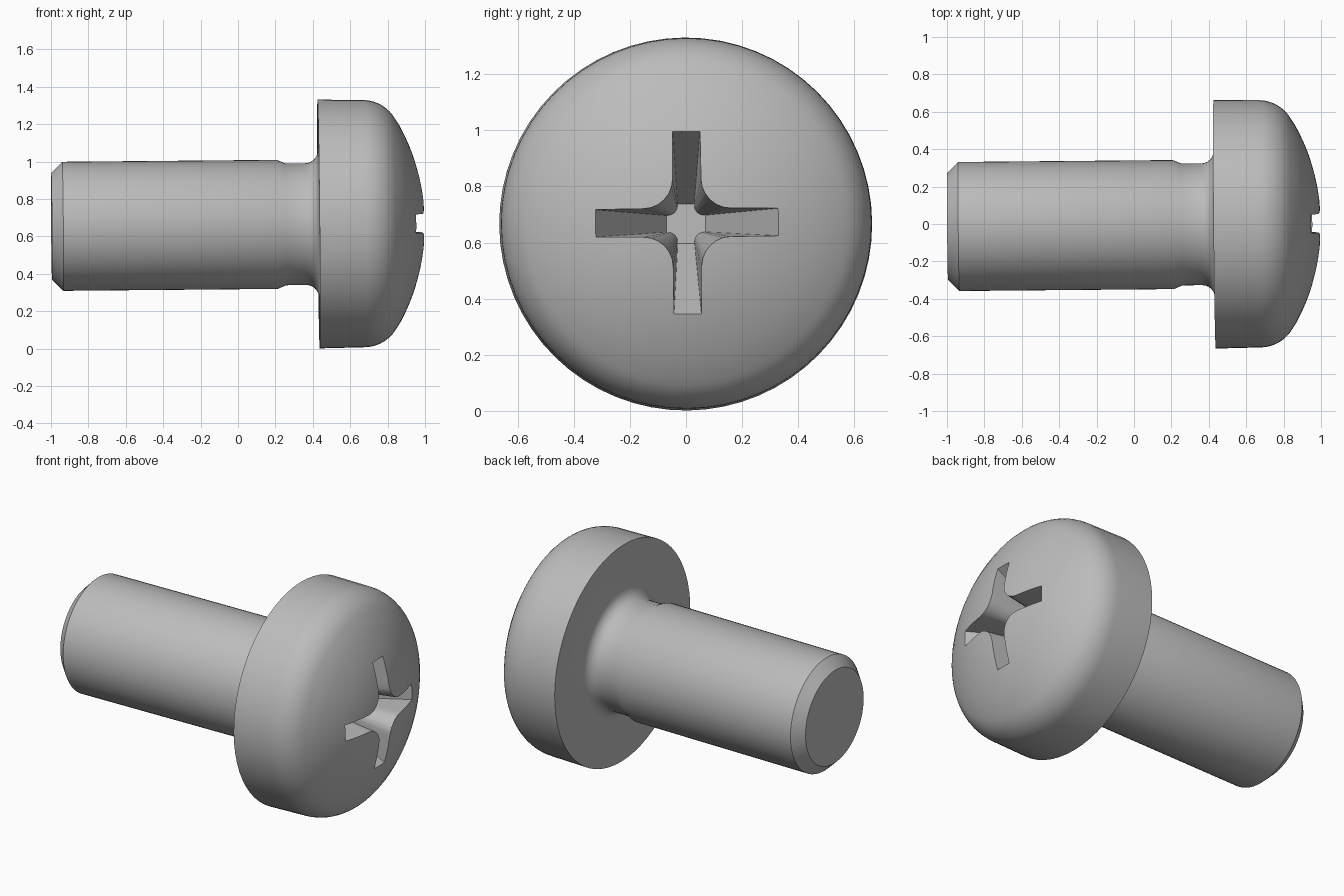
import bpy, bmesh, math
from mathutils import Matrix, Vector

if "Cube" in bpy.data.objects:
    bpy.data.objects.remove(bpy.data.objects["Cube"])

SEGMENTS = 64

steel = bpy.data.materials.new("grey_steel")
steel.diffuse_color = (0.5, 0.5, 0.5, 1)
steel.use_nodes = True
steel.node_tree.nodes["Principled BSDF"].inputs["Base Color"].default_value = steel.diffuse_color

# Slight tilt of the whole screw about a point inside the head
PIVOT = Vector((0.55, 0, 0))
TILT = (Matrix.Translation((0.55, 0, 0.667))
        @ Matrix.Rotation(0.009, 4, 'Z') @ Matrix.Rotation(-0.009, 4, 'Y')
        @ Matrix.Rotation(0.008, 4, 'X') @ Matrix.Translation(-PIVOT))


def arc(cx, cr, radius, a0, a1, n):
    """Points (x, r) on an arc, angles in degrees from the +x axis."""
    return [(cx + radius * math.cos(math.radians(a0 + (a1 - a0) * i / n)),
             cr + radius * math.sin(math.radians(a0 + (a1 - a0) * i / n)))
            for i in range(n + 1)]


def loft(name, rings, cap_start=True, cap_end=True):
    """Join equal rings of points with quads and cap the ends."""
    bm = bmesh.new()
    vs = [[bm.verts.new(p) for p in ring] for ring in rings]
    n = len(vs[0])
    for a, b in zip(vs, vs[1:]):
        for i in range(n):
            j = (i + 1) % n
            bm.faces.new((a[i], a[j], b[j], b[i]))
    if cap_start:
        bm.faces.new(vs[0])
    if cap_end:
        bm.faces.new(vs[-1])
    bmesh.ops.recalc_face_normals(bm, faces=bm.faces)
    mesh = bpy.data.meshes.new(name)
    bm.to_mesh(mesh)
    bm.free()
    mesh.materials.append(steel)
    obj = bpy.data.objects.new(name, mesh)
    bpy.context.collection.objects.link(obj)
    return obj


# Screw profile: chamfered tip, shank, neck, under-head fillet, head, dome
profile = [(-0.997, 0.285), (-0.937, 0.345), (0.21, 0.345), (0.255, 0.326)]
profile += arc(0.36, 0.395, 0.07, -90, 0, 6)
profile += [(0.431, 0.665)]
profile += arc(0.67, 0.461, 0.2, 88.5, 31, 10)
dome_radius = 1.1
profile += arc(-0.1, 0, dome_radius, 28.5, 1.5, 9)

rings = [[(x, r * math.cos(2 * math.pi * k / SEGMENTS),
           r * math.sin(2 * math.pi * k / SEGMENTS)) for k in range(SEGMENTS)]
         for x, r in profile]
screw = loft("pan_head_screw", rings)


# Cross recess: a filleted plus shape that tapers towards its floor
def cross_section(x, length, width, fillet, n=6):
    quarter = [(length, -width), (length, width)]
    c = width + fillet
    quarter += [(c + fillet * math.cos(a), c + fillet * math.sin(a))
                for a in (math.radians(270 - 90 * i / n) for i in range(n + 1))]
    ring = []
    for k in range(4):
        co, si = math.cos(k * math.pi / 2), math.sin(k * math.pi / 2)
        ring += [(x, u * co - v * si, u * si + v * co) for u, v in quarter]
    return ring


FLOOR, RIM, ABOVE = 0.55, 0.95, 1.05
t = (ABOVE - FLOOR) / (RIM - FLOOR)
lerp = lambda a, b: a + (b - a) * t
cutter = loft("recess_cutter", [
    cross_section(FLOOR, 0.07, 0.03, 0.035),
    cross_section(ABOVE, lerp(0.07, 0.326), lerp(0.03, 0.049), lerp(0.035, 0.098))])

mod = screw.modifiers.new("cross_recess", 'BOOLEAN')
mod.operation = 'DIFFERENCE'
mod.solver = 'EXACT'
mod.object = cutter
bpy.context.view_layer.objects.active = screw
screw.select_set(True)
bpy.ops.object.modifier_apply(modifier=mod.name)
bpy.data.objects.remove(cutter)

# Tilt into place and smooth the round surfaces
screw.data.transform(TILT)
bpy.ops.object.shade_smooth_by_angle(angle=math.radians(30))
